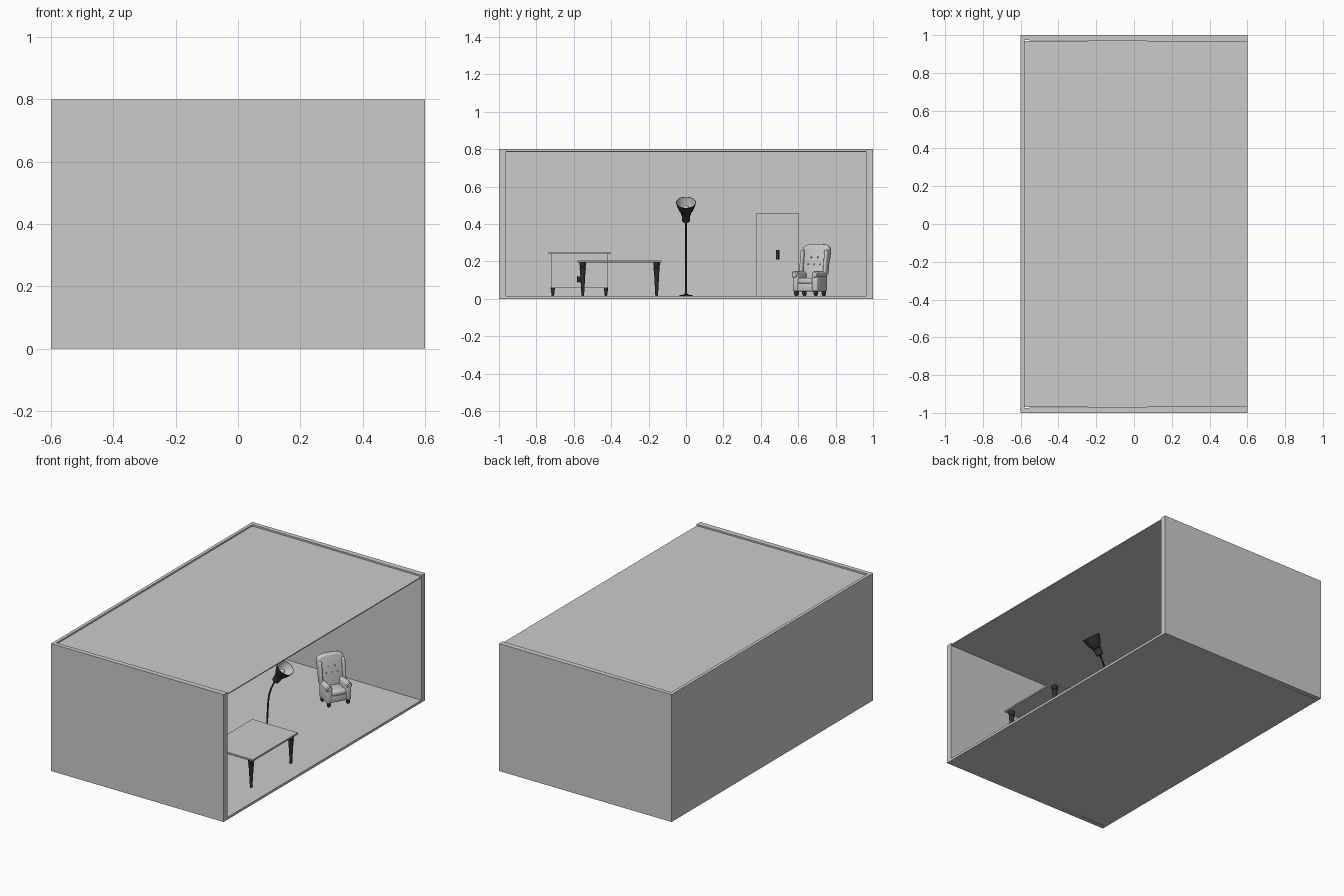
import bpy, bmesh, math
from mathutils import Matrix, Vector

if "Cube" in bpy.data.objects:
    bpy.data.objects.remove(bpy.data.objects["Cube"])


def material(name, rgb):
    m = bpy.data.materials.new(name)
    m.diffuse_color = (*rgb, 1)
    m.use_nodes = True
    m.node_tree.nodes["Principled BSDF"].inputs["Base Color"].default_value = m.diffuse_color
    return m


GREY = material("light grey", (0.6, 0.6, 0.6))
DARK = material("near black", (0.03, 0.03, 0.03))


def finish(name, bm, mat, matrix=None):
    if matrix is not None:
        bm.transform(matrix)
    bmesh.ops.recalc_face_normals(bm, faces=bm.faces)
    me = bpy.data.meshes.new(name)
    bm.to_mesh(me)
    bm.free()
    me.materials.append(mat)
    for p in me.polygons:
        p.use_smooth = True
    me.set_sharp_from_angle(angle=math.radians(35))
    ob = bpy.data.objects.new(name, me)
    bpy.context.collection.objects.link(ob)
    return ob


def soften(bm, width, segments=3):
    if width:
        bmesh.ops.bevel(bm, geom=bm.edges[:], offset=width, segments=segments,
                        profile=0.5, affect='EDGES', clamp_overlap=True)


def box(name, x, y, z, mat=GREY, bevel=0, matrix=None, segments=3):
    bm = bmesh.new()
    bmesh.ops.create_cube(bm, size=1)
    lo, hi = Vector((x[0], y[0], z[0])), Vector((x[1], y[1], z[1]))
    bm.transform(Matrix.Translation((lo + hi) / 2) @ Matrix.Diagonal((*(hi - lo), 1)))
    soften(bm, bevel, segments)
    return finish(name, bm, mat, matrix)


def prism(name, points, offset, mat=GREY, bevel=0, matrix=None):
    bm = bmesh.new()
    face = bm.faces.new([bm.verts.new(p) for p in points])
    ext = bmesh.ops.extrude_face_region(bm, geom=[face], use_keep_orig=True)
    verts = [g for g in ext["geom"] if isinstance(g, bmesh.types.BMVert)]
    bmesh.ops.translate(bm, verts=verts, vec=offset)
    bmesh.ops.recalc_face_normals(bm, faces=bm.faces)
    soften(bm, bevel)
    return finish(name, bm, mat, matrix)


def lathe(name, profile, mat=DARK, matrix=None, n=32, caps=True):
    bm = bmesh.new()
    rings = [[bm.verts.new((r * math.cos(2 * math.pi * i / n),
                            r * math.sin(2 * math.pi * i / n), z)) for i in range(n)]
             for r, z in profile]
    for a, b in zip(rings, rings[1:]):
        for i in range(n):
            j = (i + 1) % n
            bm.faces.new((a[i], a[j], b[j], b[i]))
    if caps:
        bm.faces.new(rings[0])
        bm.faces.new(rings[-1])
    return finish(name, bm, mat, matrix)


def ball(name, radius, centre, mat, matrix):
    bm = bmesh.new()
    bmesh.ops.create_uvsphere(bm, u_segments=16, v_segments=10, radius=radius)
    bm.transform(Matrix.Translation(centre))
    return finish(name, bm, mat, matrix)


FLOOR = 0.015

# Room shell, open on the right; side walls taper slightly
prism("walls", [(-.6, -1, 0), (.6, -1, 0), (.6, -.963, 0), (-.58, -.973, 0),
                (-.58, .973, 0), (.6, .963, 0), (.6, 1, 0), (-.6, 1, 0)], (0, 0, .8))
box("floor", (-.585, .6), (-.97, .97), (0, FLOOR))
box("ceiling", (-.585, .6), (-.97, .97), (.785, .791))

# Table with tapered legs
box("table_top", (.19, .51), (-.58, -.13), (.194, .206), bevel=.002, segments=1)
for x in (.225, .478):
    for y in (-.552, -.157):
        lathe("table_leg", [(.007, FLOOR), (.010, .07), (.014, .14), (.017, .165),
                            (.013, .17), (.018, .178), (.018, .195)],
              matrix=Matrix.Translation((x, y, 0)), n=20)

# Dresser against the back wall
box("dresser_body", (-.56, -.37), (-.72, -.42), (.058, .24))
box("dresser_top", (-.57, -.36), (-.735, -.405), (.24, .25))
for y in ((-.712, -.572), (-.568, -.428)):
    box("dresser_door", (-.371, -.365), y, (.066, .232))
box("dresser_handle", (-.366, -.355), (-.583, -.56), (.09, .12), DARK, .003)
for x in (-.54, -.39):
    for y in (-.712, -.428):
        lathe("dresser_leg", [(.006, FLOOR), (.012, .06)],
              matrix=Matrix.Translation((x, y, 0)), n=16)

# Wardrobe with two doors
box("wardrobe_body", (-.575, -.42), (.377, .605), (FLOOR, .46))
for y in ((.379, .489), (.493, .603)):
    box("wardrobe_door", (-.421, -.412), y, (.02, .457))
for y in (.4855, .4965):
    box("wardrobe_handle", (-.413, -.402), (y - .004, y + .004), (.21, .262), DARK, .002)

# Floor lamp: base, bent pole, upward tilted shade
lathe("lamp_base", [(.036, FLOOR), (.036, .019), (.012, .023), (.006, .03)],
      matrix=Matrix.Translation((.2, 0, 0)))
cu = bpy.data.curves.new("lamp_pole", 'CURVE')
cu.dimensions = '3D'
cu.bevel_depth = .005
cu.bevel_resolution = 3
cu.use_fill_caps = True
sp = cu.splines.new('BEZIER')
path = [((.2, 0, .02), (0, 0, .08)), ((.21, 0, .27), (.004, 0, .06)), ((.263, 0, .42), (.025, 0, .04))]
sp.bezier_points.add(len(path) - 1)
for bp, (co, tangent) in zip(sp.bezier_points, path):
    bp.co = co
    bp.handle_left = Vector(co) - Vector(tangent)
    bp.handle_right = Vector(co) + Vector(tangent)
cu.materials.append(DARK)
bpy.context.collection.objects.link(bpy.data.objects.new("lamp_pole", cu))
tilt = Matrix.Translation((.26, 0, .415)) @ Matrix.Rotation(math.radians(35), 4, 'Y')
lathe("lamp_socket", [(.012, 0), (.022, .004), (.023, .045), (.028, .05), (.028, .056)], matrix=tilt)
lathe("lamp_shade", [(.026, .054), (.034, .066), (.043, .086), (.051, .112), (.053, .122),
                     (.051, .122)], matrix=tilt, caps=False)
lathe("shade_lining", [(.010, .057), (.025, .057), (.033, .069), (.041, .087), (.049, .112),
                       (.051, .122)], GREY, tilt, caps=False)
ball("bulb", .016, (0, 0, .085), GREY, tilt)

# Armchair, turned toward the front right corner
seat = Matrix.Translation((.21, .664, 0)) @ Matrix.Rotation(math.radians(-30), 4, 'Z')
lean = Matrix.Identity(4)
lean[0][2], lean[0][3] = -.14, .014
lean = seat @ lean
box("chair_base", (-.06, .058), (-.062, .062), (.04, .088), bevel=.008, matrix=seat)
box("seat_cushion", (-.035, .064), (-.044, .044), (.08, .112), bevel=.011, matrix=seat)
half = [(.058, .05), (.064, .14), (.079, .2), (.083, .25), (.078, .278), (.06, .289), (.03, .293)]
outline = half + [(-y, z) for y, z in reversed(half)]
prism("chair_back", [(-.066, y, z) for y, z in outline], (.036, 0, 0), bevel=.009, matrix=lean)
for s in (-1, 1):
    box("chair_arm", (-.055, .06), tuple(sorted((s * .043, s * .076))), (.04, .135),
        bevel=.008, matrix=seat)
    lathe("arm_roll", [(.012, -.05), (.018, -.045), (.019, .056), (.014, .063)], GREY,
          seat @ Matrix.Translation((0, s * .062, .13)) @ Matrix.Rotation(math.pi / 2, 4, 'Y'), n=24)
    box("chair_wing", (-.055, -.012), tuple(sorted((s * .064, s * .082))), (.13, .262),
        bevel=.008, matrix=lean)
    for x in (-.042, .045):
        lathe("chair_leg", [(.007, FLOOR), (.011, .024), (.013, .043)],
              matrix=seat @ Matrix.Translation((x, s * .06, 0)), n=16)
for z, ys in ((.185, (-.036, 0, .036)), (.222, (-.02, .02))):
    for y in ys:
        ball("back_button", .004, (-.029, y, z), GREY, lean)
